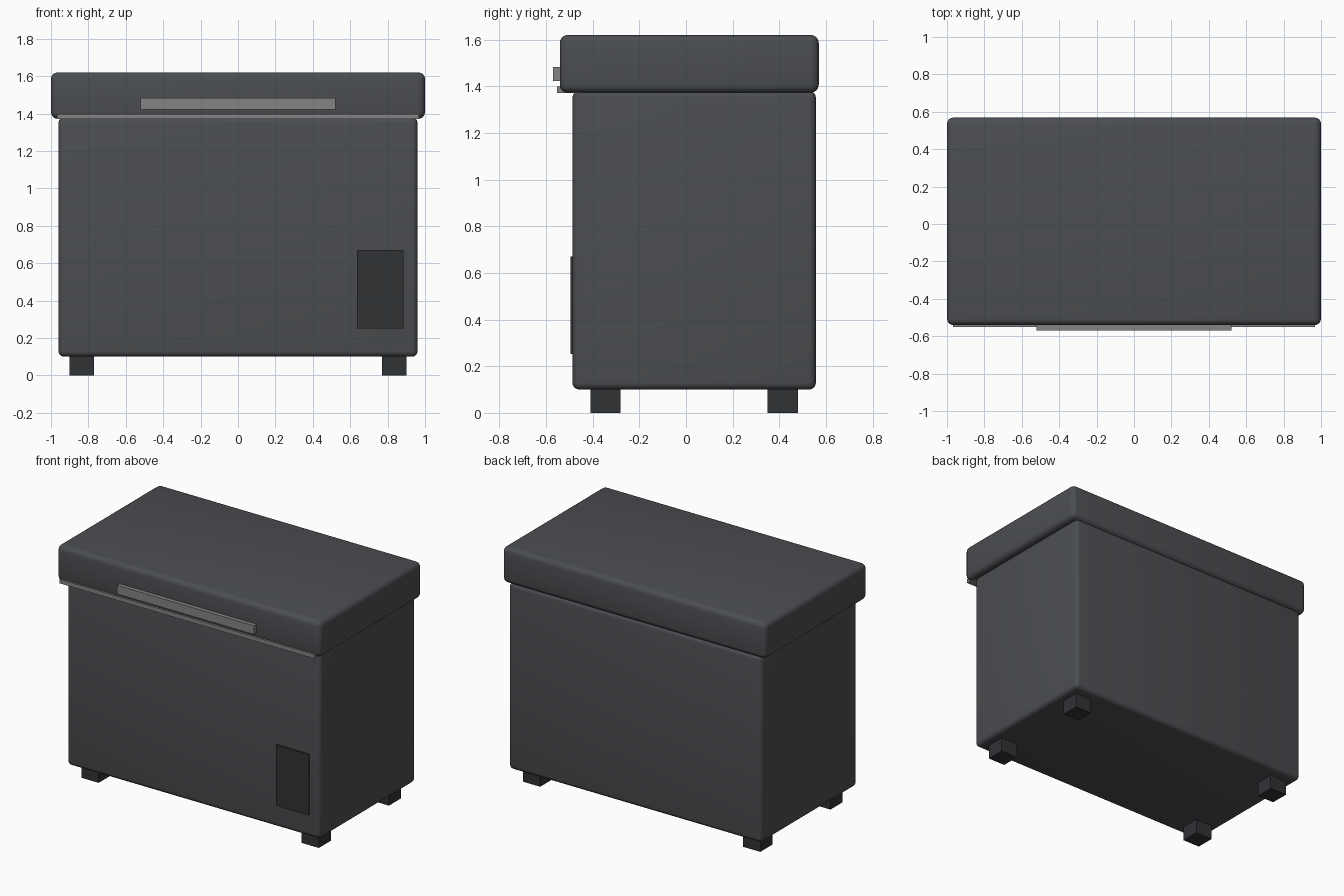
import bpy
import math

if "Cube" in bpy.data.objects:
    bpy.data.objects.remove(bpy.data.objects["Cube"])


def material(name, rgb):
    m = bpy.data.materials.new(name)
    m.diffuse_color = (*rgb, 1)
    m.use_nodes = True
    m.node_tree.nodes["Principled BSDF"].inputs["Base Color"].default_value = m.diffuse_color
    return m


shell = material("shell_grey", (0.07, 0.075, 0.082))
dark = material("dark_plastic", (0.03, 0.032, 0.036))
metal = material("brushed_metal", (0.23, 0.23, 0.235))


def box(name, x, y, z, mat, bevel=0):
    """Box from (min, max) ranges, optionally with rounded edges."""
    ranges = (x, y, z)
    bpy.ops.mesh.primitive_cube_add(size=1, location=[(a + b) / 2 for a, b in ranges])
    ob = bpy.context.object
    ob.name = name
    ob.scale = [b - a for a, b in ranges]
    bpy.ops.object.transform_apply(location=False, rotation=False, scale=True)
    ob.data.materials.append(mat)
    if bevel:
        mod = ob.modifiers.new("rounded_edges", 'BEVEL')
        mod.width = bevel
        mod.segments = 4
        bpy.ops.object.modifier_apply(modifier=mod.name)
        bpy.ops.object.shade_smooth_by_angle(angle=math.radians(35))
    return ob


# Cabinet and overhanging lid
box("cabinet", (-0.96, 0.96), (-0.487, 0.557), (0.10, 1.38), shell, 0.03)
box("lid", (-1.0, 1.0), (-0.541, 0.569), (1.372, 1.62), shell, 0.035)

# Metal trim under the lid front and the lid handle
box("lid_trim", (-0.968, 0.968), (-0.552, -0.48), (1.37, 1.398), metal)
box("handle", (-0.52, 0.52), (-0.569, -0.53), (1.423, 1.483), metal)

# Compressor vent panel
box("vent_panel", (0.635, 0.885), (-0.496, -0.47), (0.252, 0.67), dark)

# Four feet
for side, x in (("left", -0.835), ("right", 0.835)):
    for end, y in (("front", -0.345), ("back", 0.415)):
        box(f"{end}_{side}_foot", (x - 0.065, x + 0.065), (y - 0.065, y + 0.065),
            (0, 0.11), dark)
